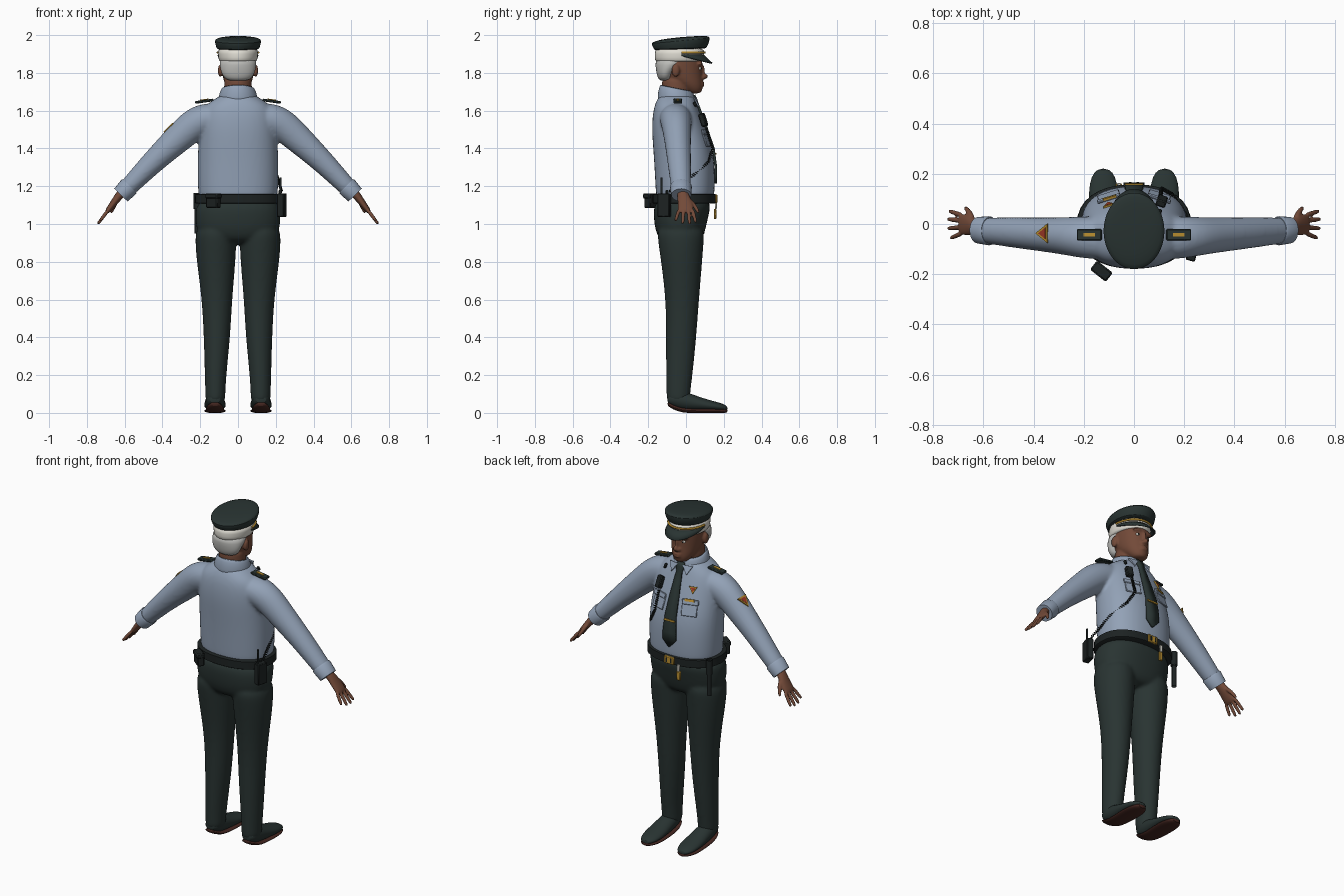
import bpy, bmesh, math
from mathutils import Matrix, Vector

if "Cube" in bpy.data.objects:
    bpy.data.objects.remove(bpy.data.objects["Cube"])

def material(name, red, green, blue):
    mat = bpy.data.materials.new(name)
    mat.use_nodes = True
    mat.diffuse_color = (red, green, blue, 1)
    shader = mat.node_tree.nodes["Principled BSDF"]
    shader.inputs["Base Color"].default_value = (red, green, blue, 1)
    shader.inputs["Roughness"].default_value = 0.7
    return mat

SHIRT = material("pale blue cloth", 0.29, 0.36, 0.47)
DARK = material("dark green cloth", 0.022, 0.034, 0.032)
SKIN = material("brown skin", 0.17, 0.068, 0.04)
HAIR = material("grey hair", 0.5, 0.5, 0.48)
CREAM = material("off white", 0.75, 0.73, 0.66)
GOLD = material("gold", 0.5, 0.28, 0.03)
BLACK = material("black leather", 0.012, 0.016, 0.016)
RED = material("red enamel", 0.35, 0.04, 0.02)
SOLE = material("reddish sole", 0.06, 0.02, 0.015)

# ---------- helpers ----------
def oval(z, rx, y0, y1, cx=0.0, tilt=0.0, power=2.0, sides=32):
    """Horizontal ring; tilt raises the +y side."""
    ring, mid, ry = [], (y0 + y1) / 2, (y1 - y0) / 2
    for i in range(sides):
        a = math.tau * i / sides
        c, s = math.cos(a), math.sin(a)
        dx = math.copysign(abs(c) ** (2 / power), c) * rx
        dy = math.copysign(abs(s) ** (2 / power), s) * ry
        ring.append(Vector((cx + dx, mid + dy, z + tilt * dy)))
    return ring

def loft(bm, rings, cap=True):
    rows = [[bm.verts.new(p) for p in ring] for ring in rings]
    n = len(rows[0])
    for low, high in zip(rows, rows[1:]):
        for i in range(n):
            j = (i + 1) % n
            bm.faces.new((low[i], low[j], high[j], high[i]))
    if cap:
        bm.faces.new(rows[0][::-1])
        bm.faces.new(rows[-1])

def limb(bm, path, sides=16):
    """Tube through (x, y, z, thickness, y radius) stations."""
    rings = []
    for k, (x, y, z, thick, wide) in enumerate(path):
        a, b = path[max(k - 1, 0)], path[min(k + 1, len(path) - 1)]
        d = Vector((b[0] - a[0], 0, b[2] - a[2])).normalized()
        u, v = Vector((-d.z, 0, d.x)) * thick, Vector((0, wide, 0))
        turn = [math.tau * i / sides for i in range(sides)]
        rings.append([Vector((x, y, z)) + u * math.cos(t) + v * math.sin(t) for t in turn])
    loft(bm, rings)

def ball(bm, centre, radii):
    m = Matrix.Translation(centre) @ Matrix.Diagonal((*radii, 1))
    bmesh.ops.create_uvsphere(bm, u_segments=20, v_segments=12, radius=1, matrix=m)

def box(bm, matrix, size):
    bmesh.ops.create_cube(bm, size=1, matrix=matrix @ Matrix.Diagonal((*size, 1)))

def plate(bm, matrix, radius, depth, sides=3):
    """Flat polygon facing local +y with a corner pointing down."""
    m = matrix @ Matrix.Rotation(-math.pi / 2, 4, "X")
    bmesh.ops.create_cone(bm, cap_ends=True, segments=sides, radius1=radius, radius2=radius, depth=depth, matrix=m)

def at(x, y, z, turn=0.0, axis="Z"):
    return Matrix.Translation((x, y, z)) @ Matrix.Rotation(math.radians(turn), 4, axis)

def mirror(bm):
    copy = bmesh.ops.duplicate(bm, geom=bm.verts[:] + bm.edges[:] + bm.faces[:])["geom"]
    verts = [g for g in copy if isinstance(g, bmesh.types.BMVert)]
    bmesh.ops.scale(bm, vec=(-1, 1, 1), verts=verts)

def finish(bm, name, mat, subdiv=0, voxel=0, bevel=0, solid=0):
    bmesh.ops.recalc_face_normals(bm, faces=bm.faces)
    mesh = bpy.data.meshes.new(name)
    bm.to_mesh(mesh)
    bm.free()
    obj = bpy.data.objects.new(name, mesh)
    bpy.context.collection.objects.link(obj)
    mesh.materials.append(mat)
    bpy.ops.object.select_all(action="DESELECT")
    obj.select_set(True)
    bpy.context.view_layer.objects.active = obj
    bpy.ops.object.shade_smooth_by_angle(angle=math.radians(50))
    if solid:
        obj.modifiers.new("Thickness", "SOLIDIFY").thickness = solid
    if bevel:
        obj.modifiers.new("Bevel", "BEVEL").width = bevel
    if subdiv:
        obj.modifiers.new("Subdivision", "SUBSURF").levels = subdiv
        obj.modifiers[-1].render_levels = subdiv
    if voxel:
        remesh = obj.modifiers.new("Fuse", "REMESH")
        remesh.mode, remesh.voxel_size, remesh.use_smooth_shade = "VOXEL", voxel, True
        relax = obj.modifiers.new("Relax", "SMOOTH")
        relax.factor, relax.iterations = 0.5, 5
    return obj

def make_boxes(name, mat, parts, bevel=0.004, paired=False):
    bm = bmesh.new()
    for matrix, size in parts:
        box(bm, matrix, size)
    if paired:
        mirror(bm)
    return finish(bm, name, mat, bevel=bevel)

def make_loft(name, mat, rings, subdiv=1, cap=True, solid=0, paired=False):
    bm = bmesh.new()
    loft(bm, rings, cap)
    if paired:
        mirror(bm)
    return finish(bm, name, mat, subdiv=subdiv, solid=solid)

# ---------- shirt: torso and sleeves fused ----------
TORSO = [(1.11, .205, -.155, .145), (1.16, .212, -.16, .152), (1.3, .215, -.167, .153),
         (1.4, .212, -.174, .14), (1.5, .205, -.181, .106), (1.58, .195, -.177, .077),
         (1.63, .17, -.166, .058), (1.66, .125, -.152, .047), (1.69, .085, -.135, .035)]
ARM = [(.08, -.055, 1.57, .07, .085), (.18, -.055, 1.557, .087, .086), (.245, -.05, 1.52, .086, .079),
       (.32, -.045, 1.45, .077, .071), (.45, -.036, 1.33, .062, .063), (.56, -.028, 1.215, .051, .055),
       (.615, -.025, 1.16, .046, .05)]
bm = bmesh.new()
limb(bm, ARM, 24)
mirror(bm)
loft(bm, [oval(*row, power=2.3) for row in TORSO])
finish(bm, "shirt", SHIRT, subdiv=2, voxel=.01)

bm = bmesh.new()
limb(bm, [(.573, -.027, 1.202, .05, .055), (.578, -.027, 1.197, .054, .058), (.62, -.025, 1.153, .049, .053)], 24)
mirror(bm)
finish(bm, "sleeve_cuffs", SHIRT)

make_loft("collar", SHIRT, [oval(1.65, .105, -.152, .05), oval(1.69, .101, -.149, .045, tilt=-.12),
          oval(1.722, .085, -.137, .035, tilt=-.2)], cap=False, solid=.008)

def front_y(x, z):
    """Depth of the shirt front at a given place."""
    for low, high in zip(TORSO, TORSO[1:]):
        if low[0] <= z <= high[0]:
            t = (z - low[0]) / (high[0] - low[0])
            rx, y0, y1 = (p + (q - p) * t for p, q in zip(low[1:], high[1:]))
            return (y0 + y1) / 2 + (y1 - y0) / 2 * max(0, 1 - abs(x / rx) ** 2.3) ** (1 / 2.3)

def chest(x, z, lift=0.0):
    """Frame on the shirt front: local y points outwards."""
    e = .01
    across = Vector((2 * e, front_y(x + e, z) - front_y(x - e, z), 0)).normalized()
    up = Vector((0, front_y(x, z + e) - front_y(x, z - e), 2 * e))
    out = up.cross(across).normalized()
    frame = Matrix((across, out, across.cross(out))).transposed().to_4x4()
    return Matrix.Translation(Vector((x, front_y(x, z), z)) + out * lift) @ frame

make_boxes("chest_pockets", SHIRT, [(chest(.1, 1.45), (.09, .008, .085)), (chest(.1, 1.485, .004), (.096, .009, .03))],
           bevel=.003, paired=True)
bm = bmesh.new()
plate(bm, chest(.045, 1.652, .008), .035, .008)
mirror(bm)
finish(bm, "collar_points", SHIRT)

# ---------- tie ----------
bm = bmesh.new()
rows = []
for z, half in ((1.685, .02), (1.66, .026), (1.635, .017), (1.58, .022), (1.5, .029), (1.4, .035),
                (1.3, .041), (1.255, .041), (1.215, .004)):
    rows.append([bm.verts.new((side * half, front_y(0, z) + .012, z)) for side in (-1, 1)])
for a, b in zip(rows, rows[1:]):
    bm.faces.new((a[0], a[1], b[1], b[0]))
finish(bm, "tie", DARK, solid=.014)
make_boxes("tie_bar", GOLD, [(chest(0, 1.37, .014), (.07, .009, .01))], bevel=0)

# ---------- trousers: legs and hips fused ----------
bm = bmesh.new()
loft(bm, [oval(z, rx, y0, y1, cx) for z, cx, rx, y0, y1 in (
    (.045, .12, .052, -.103, .02), (.1, .12, .053, -.103, .022), (.2, .119, .057, -.106, .035),
    (.4, .111, .07, -.106, .055), (.6, .111, .08, -.107, .069), (.8, .116, .103, -.132, .086),
    (.92, .118, .11, -.15, .095), (1.0, .115, .105, -.155, .1))])
mirror(bm)
loft(bm, [oval(z, rx, y0, y1, power=2.3) for z, rx, y0, y1 in (
    (.89, .15, -.12, .07), (.95, .222, -.162, .1), (1.05, .228, -.174, .12), (1.15, .217, -.167, .145))])
finish(bm, "trousers", DARK, subdiv=2, voxel=.01)

# ---------- shoes ----------
FOOT = [(-.1, .028, .05, .09), (-.07, .046, .03, .12), (-.02, .05, .012, .12), (.05, .055, .01, .092),
        (.13, .06, .01, .066), (.19, .05, .01, .052), (.222, .022, .012, .035)]
def foot_rings(sole):
    rings = []
    for y, rx, low, high in FOOT:
        top, bottom = (low + .014, low - .012) if sole else (high, low)
        mid, half = (top + bottom) / 2, (top - bottom) / 2
        turn = [math.tau * i / 20 for i in range(20)]
        rings.append([Vector((.122 + rx * math.cos(t), y, mid + half * math.sin(t))) for t in turn])
    return rings
make_loft("shoes", DARK, foot_rings(False), paired=True)
make_loft("shoe_soles", SOLE, foot_rings(True), paired=True)

# ---------- hands ----------
bm = bmesh.new()
limb(bm, [(.595, -.022, 1.185, .028, .032), (.63, -.015, 1.15, .023, .03), (.655, -.004, 1.115, .019, .042),
          (.685, -.002, 1.075, .016, .044), (.697, -.002, 1.06, .01, .038)])
for y, spread, reach in ((-.036, -.02, .8), (-.012, -.006, .97), (.012, .008, 1), (.034, .018, .9)):
    limb(bm, [(.682 + .062 * t * reach, y + spread * t, 1.08 - .082 * t * reach, r, r)
              for t, r in ((0, .011), (.5, .0105), (.9, .0095), (1, .006))], 10)
limb(bm, [(.64, .01, 1.135, .014, .016), (.652, .04, 1.105, .013, .014), (.667, .06, 1.072, .011, .011),
          (.675, .066, 1.056, .007, .007)], 10)
mirror(bm)
finish(bm, "hands", SKIN, subdiv=1, voxel=.0045)

# ---------- head ----------
bm = bmesh.new()
ball(bm, (.094, -.055, 1.812), (.013, .022, .034))
ball(bm, (.034, .072, 1.848), (.032, .017, .01))
ball(bm, (.012, .09, 1.775), (.011, .013, .01))
mirror(bm)
loft(bm, [oval(z, rx, y0, y1) for z, rx, y0, y1 in (
    (1.69, .03, .02, .074), (1.705, .048, -.01, .086), (1.735, .067, -.06, .091), (1.77, .08, -.12, .087),
    (1.82, .088, -.146, .086), (1.87, .091, -.15, .088), (1.93, .088, -.14, .08))])
loft(bm, [oval(1.63, .074, -.13, .02), oval(1.72, .074, -.127, .025), oval(1.8, .075, -.13, .03)])
ball(bm, (0, .096, 1.782), (.012, .021, .015))
ball(bm, (0, .088, 1.81), (.009, .013, .035))
for z in (1.734, 1.748):
    ball(bm, (0, .086, z), (.026, .012, .007))
finish(bm, "head", SKIN, subdiv=1, voxel=.006)

for name, mat, y, size in (("eyes", CREAM, .0715, .012), ("pupils", BLACK, .08, .0055)):
    bm = bmesh.new()
    ball(bm, (.034, y, 1.824), (size, size * .8, size * .75))
    mirror(bm)
    finish(bm, name, mat)

make_loft("hair", HAIR, [oval(z, rx, y0, y1) for z, rx, y0, y1 in (
    (1.757, .05, -.138, -.08), (1.775, .076, -.15, -.068), (1.805, .09, -.158, -.058),
    (1.84, .098, -.162, -.01), (1.885, .101, -.163, .03))])

# ---------- cap ----------
make_loft("cap_band", CREAM, [oval(z, rx, y0, y1) for z, rx, y0, y1 in (
    (1.858, .098, -.16, .086), (1.864, .102, -.164, .09), (1.9, .106, -.166, .096), (1.94, .11, -.167, .104))])
make_loft("cap_crown", DARK, [oval(z, rx, y0, y1, tilt=tilt) for z, rx, y0, y1, tilt in (
    (1.925, .106, -.165, .1, .03), (1.926, .112, -.169, .108, .03), (1.95, .12, -.178, .122, .06),
    (1.972, .124, -.184, .128, .1), (1.981, .115, -.172, .118, .1), (1.99, .06, -.1, .06, .08))])
bm = bmesh.new()
grid = []
for i in range(21):
    a = math.radians(-88 + 176 * i / 20)
    reach = max(0, math.cos(a)) ** 0.8
    grid.append([bm.verts.new((math.sin(a) * (.104 + .004 * t), -.03 + .12 * math.cos(a) + .05 * t * reach,
                               1.9 - .042 * t * reach - .005 * t)) for t in (0, .5, 1)])
for a, b in zip(grid, grid[1:]):
    for k in range(2):
        bm.faces.new((a[k], a[k + 1], b[k + 1], b[k]))
finish(bm, "cap_visor", DARK, solid=.007)

def cord(name, mat, points, radius):
    curve = bpy.data.curves.new(name, "CURVE")
    curve.dimensions, curve.bevel_depth, curve.bevel_resolution = "3D", radius, 1
    line = curve.splines.new("POLY")
    line.points.add(len(points) - 1)
    for p, co in zip(line.points, points):
        p.co = (*co, 1)
    curve.materials.append(mat)
    bpy.context.collection.objects.link(bpy.data.objects.new(name, curve))

strap = [math.radians(-85 + 170 * i / 20) for i in range(21)]
cord("cap_strap", GOLD, [(.108 * math.sin(a), -.035 + .134 * math.cos(a), 1.908) for a in strap], .006)

# ---------- shoulder boards, badge and patch ----------
make_boxes("shoulder_boards", DARK, [(at(.178, -.043, 1.65, 8, "Y"), (.1, .046, .014))], paired=True)
make_boxes("shoulder_bars", GOLD, [(at(.178, -.043, 1.657, 8, "Y"), (.045, .013, .008))], bevel=0, paired=True)
sleeve = at(-.36, -.037, 1.517, 44, "Y") @ Matrix(((1, 0, 0, 0), (0, 0, -1, 0), (0, 1, 0, 0), (0, 0, 0, 1)))
sleeve = at(-.36, -.037, 1.517) @ Matrix.Rotation(math.radians(90), 4, "Z") @ Matrix.Rotation(math.radians(45), 4, "X")
for name, mat, scale, depth in (("gold", GOLD, 1, .007), ("red", RED, .6, .0095)):
    for part, frame, radius in (("badge", chest(-.1, 1.555, .004), .027), ("sleeve_patch", sleeve, .044)):
        bm = bmesh.new()
        plate(bm, frame, radius * scale, depth)
        finish(bm, part + "_" + name, mat)
make_boxes("name_plate", GOLD, [(chest(-.095, 1.495, .009), (.055, .008, .014))], bevel=0)

# ---------- belt and gear ----------
make_loft("belt", BLACK, [oval(z, rx, -.178 + inset, .158 - inset, power=2.3) for z, rx, inset in (
    (1.108, .222, .006), (1.112, .229, 0), (1.156, .227, 0), (1.16, .219, .006))], subdiv=0)
make_boxes("belt_buckle", GOLD, [(at(0, .16, 1.134), (.066, .012, .046))])
make_boxes("buckle_slots", BLACK, [(at(x, .165, 1.134), (.01, .006, .026)) for x in (-.015, .015)], bevel=0)
make_boxes("back_pouch", BLACK, [(at(-.13, -.185, 1.122, -38), (.075, .04, .075)),
                                 (at(-.13, -.188, 1.148, -38), (.08, .046, .028))], bevel=.006)
make_boxes("radio", BLACK, [(at(.232, -.115, 1.1, -15), (.038, .065, .125)), (at(.222, -.1, 1.165), (.014, .016, .03))])
cord("radio_antenna", BLACK, [(.225, -.13, 1.15), (.225, -.13, 1.245)], .006)
make_boxes("shoulder_microphone", BLACK, [(chest(.105, 1.545, .018), (.04, .028, .07)),
                                          (chest(.1, 1.63, .008), (.016, .016, .028))], bevel=.005)
cord("baton", BLACK, [(-.215, .085, .95), (-.215, .085, 1.08)], .014)
cord("baton_grip", BLACK, [(-.215, .085, 1.08), (-.215, .085, 1.165)], .02)
make_boxes("key_strap", CREAM, [(at(-.06, .158, 1.1), (.016, .01, .04))], bevel=.002)
make_boxes("key_fob", GOLD, [(at(-.06, .154, 1.053), (.026, .014, .055))])

# Coiled lead from the microphone to the radio
route = [Vector((.105, front_y(.105, 1.5) + .015, 1.51)), Vector((.11, .142, 1.4)), Vector((.15, .12, 1.33)),
         Vector((.205, .04, 1.26)), Vector((.232, -.09, 1.17))]
coil = []
for a, b in zip(route, route[1:]):
    side = (b - a).orthogonal().normalized()
    other = (b - a).normalized().cross(side)
    steps = int((b - a).length * 500)
    for i in range(steps):
        t = math.tau * i / 6
        coil.append(a.lerp(b, i / steps) + (side * math.cos(t) + other * math.sin(t)) * .006)
cord("coiled_lead", BLACK, coil, .003)
